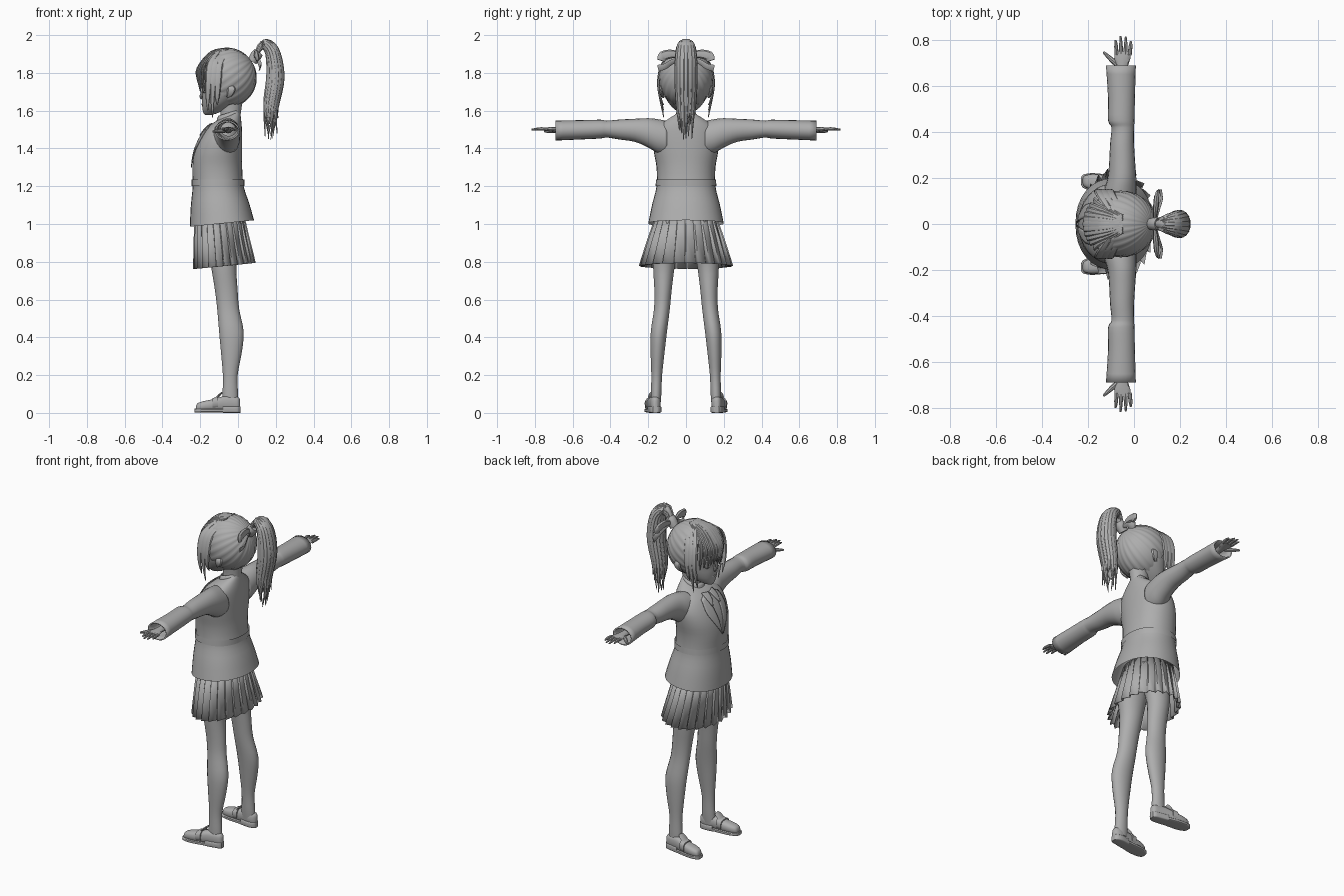
import bpy, bmesh, math, random
from mathutils import Vector, Matrix
from mathutils.bvhtree import BVHTree

random.seed(4)
if "Cube" in bpy.data.objects:
    bpy.data.objects.remove(bpy.data.objects["Cube"])

grey = bpy.data.materials.new("plain grey")
grey.use_nodes = True
grey.diffuse_color = (0.42, 0.42, 0.42, 1)
grey.node_tree.nodes["Principled BSDF"].inputs["Base Color"].default_value = grey.diffuse_color
parts = []


def finish(name, bm, mirror=False, solid=0):
    """Turn a bmesh into an object, optionally mirrored across y and thickened."""
    bmesh.ops.recalc_face_normals(bm, faces=bm.faces)
    mesh = bpy.data.meshes.new(name)
    bm.to_mesh(mesh)
    bm.free()
    mesh.materials.append(grey)
    ob = bpy.data.objects.new(name, mesh)
    bpy.context.scene.collection.objects.link(ob)
    if solid:
        mod = ob.modifiers.new("thickness", 'SOLIDIFY')
        mod.thickness, mod.offset = solid, -1
    if mirror:
        mod = ob.modifiers.new("mirror", 'MIRROR')
        mod.use_axis = (False, True, False)
        mod.use_mirror_merge = False
    parts.append(ob)
    return ob


def spline(rows, steps):
    """Catmull-Rom interpolation of equal-length tuples."""
    out = []
    for i in range(len(rows) - 1):
        a, b, c, d = rows[max(i - 1, 0)], rows[i], rows[i + 1], rows[min(i + 2, len(rows) - 1)]
        for k in range(steps):
            t = k / steps
            out.append([0.5 * (2 * q + (r - p) * t + (2 * p - 5 * q + 4 * r - s) * t * t
                               + (3 * q - p - 3 * r + s) * t ** 3) for p, q, r, s in zip(a, b, c, d)])
    return out + [list(rows[-1])]


def skin(name, rings, caps=True, **kw):
    bm = bmesh.new()
    loops = [[bm.verts.new(p) for p in ring] for ring in rings]
    n = len(loops[0])
    for a, b in zip(loops, loops[1:]):
        for i in range(n):
            bm.faces.new((a[i], a[(i + 1) % n], b[(i + 1) % n], b[i]))
    if caps:
        bm.faces.new(loops[0])
        bm.faces.new(loops[-1])
    return finish(name, bm, **kw)


def oval(center, u, v, n, power=1):
    pts = []
    for i in range(n):
        c, s = math.cos(math.tau * i / n), math.sin(math.tau * i / n)
        pts.append(center + u * math.copysign(abs(c) ** power, c) + v * math.copysign(abs(s) ** power, s))
    return pts


def loft(name, axis, rows, n=20, power=1, steps=3, **kw):
    """Rows: position on axis, low/high on the two other axes, optional tilt."""
    b, c = [i for i in range(3) if i != axis]
    rings = []
    for pos, b0, b1, c0, c1, *tilt in spline(rows, steps):
        center, u, v = Vector(), Vector(), Vector()
        center[axis], center[b], center[c] = pos, (b0 + b1) / 2, (c0 + c1) / 2
        u[b], v[c] = (b1 - b0) / 2, (c1 - c0) / 2
        u[axis] = u[b] * tilt[0] if tilt else 0
        rings.append(oval(center, u, v, n, power))
    return skin(name, rings, **kw)


def sweep(name, path, side, n=8, steps=4, **kw):
    """Path rows: x, y, z, half width along side, half thickness."""
    rows = spline(path, steps)
    pts = [Vector(r[:3]) for r in rows]
    rings = []
    for i, r in enumerate(rows):
        t = (pts[min(i + 1, len(pts) - 1)] - pts[max(i - 1, 0)]).normalized()
        s = Vector(side)
        u = (s - t * s.dot(t)).normalized()
        rings.append(oval(pts[i], u * max(r[3], .001), t.cross(u) * max(r[4], .001), n))
    return skin(name, rings, **kw)


def patch(name, edge_a, edge_b, target, lift, cols=5, **kw):
    """Thin plate between two (y, z) edges, laid on the front of a target."""
    tree = BVHTree.FromPolygons([v.co for v in target.data.vertices],
                                [p.vertices for p in target.data.polygons])
    bm = bmesh.new()
    grid = []
    for a, b in zip(spline(edge_a, 4), spline(edge_b, 4)):
        line = []
        for k in range(cols + 1):
            y, z = (p + (q - p) * k / cols for p, q in zip(a, b))
            hit = tree.ray_cast(Vector((-1, y, z)), Vector((1, 0, 0)))[0]
            line.append(bm.verts.new(((hit.x if hit else -.12) - lift, y, z)))
        grid.append(line)
    for r, s in zip(grid, grid[1:]):
        for k in range(cols):
            bm.faces.new((r[k], r[k + 1], s[k + 1], s[k]))
    return finish(name, bm, solid=.004, **kw)


# Jacket body, waist band, lapels and shirt collar
body = [(1.003, -.255, .085, .2, .1), (1.1, -.25, .06, .18, .05), (1.2, -.24, .03, .156, 0),
        (1.3, -.242, .022, .156, 0), (1.38, -.232, .022, .17, 0), (1.45, -.205, .022, .175, 0),
        (1.51, -.168, .02, .155, .05), (1.55, -.132, .015, .1, .2), (1.572, -.11, .01, .055, .4)]
jacket = loft("jacket_body", 2, [(z, a, b, -w, w, t) for z, a, b, w, t in body], n=32, power=.92, caps=False)
loft("waist_band", 2, [(z, -.245, .034, -w, w) for z, w in ((1.2, .161), (1.235, .159))],
     n=32, power=.92, steps=1, caps=False)
patch("lapel", [(.04, 1.53), (.025, 1.42), (.004, 1.3)], [(.08, 1.51), (.085, 1.43), (.006, 1.3)],
      jacket, .007, mirror=True)
patch("shirt_collar", [(.005, 1.53), (.012, 1.5), (.03, 1.47)], [(.05, 1.535), (.05, 1.51), (.04, 1.47)],
      jacket, .012, mirror=True)
loft("collar_band", 2, [(1.535, -.125, .015, -.07, .07, .3), (1.59, -.105, .01, -.052, .052, .3)],
     caps=False, solid=.006)

# Sleeves with slight folds
loft("sleeve", 1, [(.1, -.14, .01, 1.36, 1.545), (.15, -.13, .012, 1.375, 1.555), (.2, -.115, .01, 1.405, 1.56),
                   (.27, -.108, .005, 1.435, 1.557), (.35, -.104, 0, 1.447, 1.553), (.42, -.098, 0, 1.458, 1.547),
                   (.45, -.113, .002, 1.453, 1.552), (.55, -.113, .004, 1.448, 1.55), (.69, -.122, .008, 1.442, 1.547)],
     caps=False, solid=.008, mirror=True)

# Hands
loft("palm", 1, [(.62, -.075, -.03, 1.48, 1.515), (.68, -.075, -.028, 1.485, 1.515),
                 (.72, -.086, -.016, 1.49, 1.513), (.75, -.082, -.014, 1.494, 1.51)], n=12, mirror=True)
for i, tip in enumerate((.8, .818, .815, .795)):
    x = -.076 + i * .019
    sweep("finger", [(x, .735, 1.502, .009, .009), (x - .002 + i * .002, .775, 1.504, .008, .008),
                     (x - .004 + i * .003, tip, 1.5, .004, .004)], (1, 0, 0), mirror=True)
sweep("thumb", [(-.07, .69, 1.495, .012, .012), (-.105, .722, 1.492, .011, .01), (-.133, .748, 1.49, .005, .005)],
      (0, 0, 1), mirror=True)

# Pleated skirt: each pleat is a wide panel with a sharp step back
pleats = 24
rings = []
for z, cx, rx, ry, depth, tilt in ((1.06, -.1, .13, .155, .01, 0), (.92, -.087, .148, .205, .06, .05),
                                   (.778, -.072, .166, .25, .09, .1)):
    ring = []
    for i in range(pleats):
        for turn, fold in ((0, 1), (.8, 1 - depth), (.88, 1 - depth * 1.3)):
            a = math.tau * (i + turn) / pleats
            x = rx * fold * math.cos(a)
            ring.append(Vector((cx + x, ry * fold * math.sin(a), z + tilt * x)))
    rings.append(ring)
skin("pleated_skirt", rings, caps=False, solid=.004)

# Legs
loft("leg", 2, [(1.02, -.17, .02, .0, .14), (.9, -.158, .015, .03, .17), (.78, -.143, -.008, .058, .175),
                (.65, -.122, -.002, .075, .168), (.55, -.11, .006, .085, .17), (.43, -.1, .03, .1, .187),
                (.32, -.09, .02, .113, .188), (.2, -.08, -.002, .126, .184), (.1, -.082, .0, .13, .186),
                (.04, -.085, .0, .135, .185)], n=18, mirror=True)

# Shoes: upper, sole, heel, strap and tongue
outline = [(-.23, .172, .202), (-.222, .158, .214), (-.19, .145, .221), (-.14, .139, .218), (-.08, .136, .205),
           (-.03, .13, .195), (0, .137, .188), (.012, .15, .176)]
tops = (.03, .05, .062, .072, .088, .088, .084, .07)
loft("shoe_upper", 0, [(x * .97, a + .004, b - .004, .01, t) for (x, a, b), t in zip(outline, tops)],
     n=18, power=.75, mirror=True)
loft("shoe_sole", 0, [(x, a, b, .003, .022) for x, a, b in outline], power=.35, n=24, mirror=True)
loft("shoe_heel", 0, [(x, a, b, 0, .035) for x, a, b in outline[-4:]], power=.35, n=24, mirror=True)
loft("shoe_strap", 0, [(-.135, .137, .219, .02, .078), (-.105, .135, .213, .02, .087)], power=.75, steps=1, mirror=True)
sweep("shoe_tongue", [(-.12, .175, .075, .026, .006), (-.098, .172, .095, .026, .006), (-.085, .17, .108, .018, .004)],
      (0, 1, 0), mirror=True)

# Neck, head, nose, ears and eyes
loft("neck", 2, [(1.52, -.115, .015, -.058, .058), (1.58, -.092, .014, -.045, .045),
                 (1.68, -.1, .03, -.055, .055)], n=16)
skull = [(1.578, -.175, -.14, .014), (1.59, -.184, -.1, .036), (1.62, -.189, -.05, .075), (1.66, -.191, .01, .104),
         (1.7, -.188, .04, .122), (1.76, -.196, .068, .13), (1.82, -.193, .07, .125), (1.88, -.15, .04, .09),
         (1.915, -.09, -.01, .03)]
head = loft("head", 2, [(z, a, b, -w, w) for z, a, b, w in skull], n=28)
sweep("nose", [(-.183, 0, 1.715, .005, .006), (-.19, 0, 1.69, .008, .008), (-.196, 0, 1.673, .009, .008),
               (-.186, 0, 1.662, .005, .005)], (0, 1, 0))
sweep("lips", [(-.183, -.022, 1.636, .002, .002), (-.189, 0, 1.634, .004, .005), (-.183, .022, 1.636, .002, .002)],
      (0, 0, 1))
sweep("ear", [(-.045, .122, 1.735, .01, .007), (-.035, .134, 1.715, .022, .01), (-.042, .13, 1.69, .017, .009),
              (-.055, .118, 1.67, .006, .006)], (1, 0, 0), mirror=True)
patch("eye", [(.028, 1.72), (.04, 1.742), (.06, 1.746), (.078, 1.728)],
      [(.029, 1.718), (.04, 1.698), (.06, 1.696), (.077, 1.724)], head, .003, mirror=True)

# Swept-back hair cap with ridges radiating from the knot
bm = bmesh.new()
bmesh.ops.create_uvsphere(bm, u_segments=96, v_segments=28, radius=1)
for v in bm.verts:
    v.co *= 1 + .014 * math.cos(24 * math.atan2(v.co.y, v.co.x)) * math.hypot(v.co.x, v.co.y)
bmesh.ops.transform(bm, matrix=Matrix.Rotation(math.radians(55), 4, 'Y'), verts=bm.verts)
for v in bm.verts:
    v.co = Vector((v.co.x * .156 - .058, v.co.y * .143, v.co.z * .157 + 1.775))
bare = [f for f in bm.faces if (f.calc_center_median().x < -.1 and f.calc_center_median().z < 1.8)
        or f.calc_center_median().z < 1.635]
bmesh.ops.delete(bm, geom=bare, context='FACES')
finish("hair_cap", bm)

# Fringe
for i in range(13):
    t = i / 6 - 1
    y, b = t * .115, t * t
    sweep("fringe_lock", [(-.05, y * .3, 1.93, .008, .004), (-.14, y * .75, 1.91 - .035 * b, .016, .007),
                          (-.212 + .065 * b, y, 1.825, .017, .007),
                          (-.212 + .06 * b, y * 1.08, 1.765, .013, .006),
                          (-.202 + .055 * b, y * 1.06, 1.7 + random.uniform(-.01, .025), .002, .002)], (0, 1, 0))

# Long side locks
for x, low in ((-.155, 1.6), (-.13, 1.565), (-.105, 1.63)):
    sweep("side_lock", [(x + .05, .06, 1.91, .01, .005), (x + .01, .122, 1.85, .018, .008),
                        (x, .144, 1.76, .018, .009), (x - .005, .136, 1.67, .012, .007),
                        (x - .005, .118, low, .002, .002)], (1, 0, 0), mirror=True)

# Ponytail: inner core wrapped by tapering strands
tail = [(.085, 1.875, .3), (.13, 1.95, .6), (.18, 1.915, 1), (.198, 1.78, 1.15), (.175, 1.62, 1), (.165, 1.49, .8)]
sweep("ponytail_core", [(x, 0, z, .038 * s, .034 * s) for x, z, s in tail[:-1]] + [(.16, 0, 1.53, .01, .01)],
      (0, 1, 0), n=12)
for i in range(18):
    a = math.tau * i / 18
    drop = random.uniform(-.05, .08)
    rows = []
    for k, (x, z, s) in enumerate(tail):
        out = math.cos(a) * .034 * s
        lean = max(0, 1 - abs(k - 1) * .6)
        w = (.008, .013, .017, .017, .013, .002)[k]
        rows.append((x + out * (1 - lean * .6), math.sin(a) * .045 * s,
                     z + out * lean + (drop if k == 5 else 0), w, w * .65))
    rows[-1] = (rows[-1][0] + random.uniform(-.02, .03),) + rows[-1][1:]
    sweep("ponytail_strand", rows, (-math.sin(a), math.cos(a), 0), n=6)

# Hair band and ribbon bow
sweep("hair_band", [(.075, 0, 1.86, .026, .026), (.095, 0, 1.89, .03, .03), (.11, 0, 1.91, .026, .026)], (0, 1, 0), n=16)
sweep("bow_loop", [(.09, .015, 1.885, .01, .006), (.095, .07, 1.9, .022, .012), (.1, .12, 1.89, .026, .012),
                   (.105, .132, 1.865, .022, .006)], (0, .4, 1), mirror=True)
sweep("bow_tail", [(.095, .015, 1.88, .008, .003), (.11, .07, 1.86, .014, .003), (.12, .11, 1.835, .016, .003),
                   (.115, .148, 1.825, .018, .003)], (.3, 0, 1), mirror=True)

# Smooth shading with crisp edges
bpy.ops.object.select_all(action='DESELECT')
for ob in parts:
    ob.select_set(True)
bpy.context.view_layer.objects.active = parts[0]
bpy.ops.object.shade_smooth_by_angle(angle=math.radians(35))
